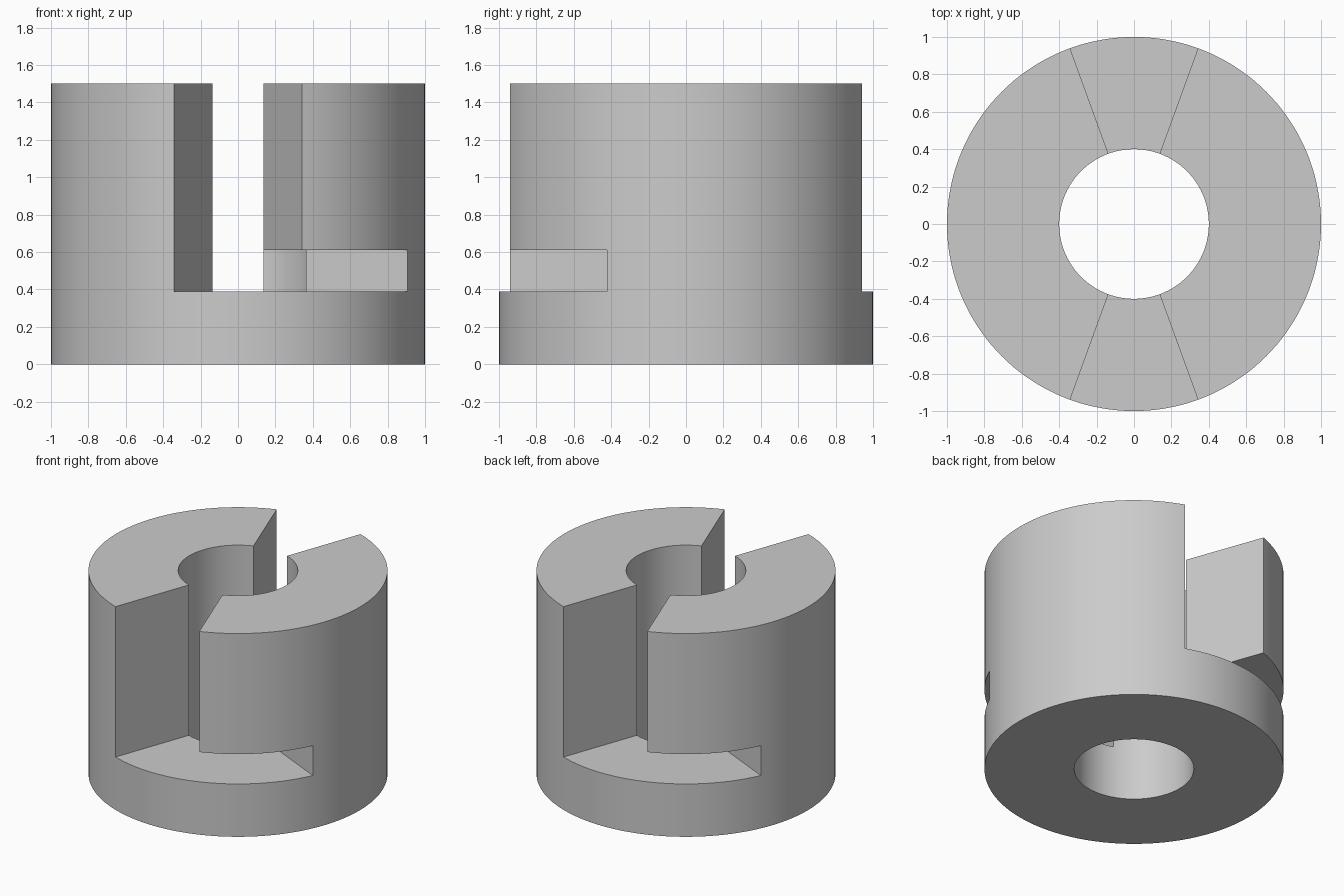
import bpy
import bmesh
import math

cube = bpy.data.objects.get("Cube")
if cube:
    bpy.data.objects.remove(cube, do_unlink=True)

OUTER, BORE = 1.0, 0.4
SEGMENTS = 144
LEVELS = [0, 0.39, 0.61, 1.5]      # base, locking undercut, entry slot
SLOT_HALF, LOCK_END = 20, 65       # degrees from the slot centre


def solid(step, level):
    """Whether the ring has material in this angular step and level."""
    if level < 0 or level > 2:
        return False
    if level == 0:
        return True
    # Both slots are alike, half a turn apart
    angle = ((step + 0.5) * 360 / SEGMENTS + 90) % 180
    reach = LOCK_END if level == 1 else SLOT_HALF
    return reach < angle < 180 - SLOT_HALF


bm = bmesh.new()
corners = {}


def corner(radius, step, level):
    key = (radius, step % SEGMENTS, level)
    if key not in corners:
        a = 2 * math.pi * key[1] / SEGMENTS
        corners[key] = bm.verts.new(
            (radius * math.cos(a), radius * math.sin(a), LEVELS[level]))
    return corners[key]


def quad(*keys):
    bm.faces.new([corner(*k) for k in keys])


# Slotted ring: skin only where material meets empty space
for i in range(SEGMENTS):
    j = i + 1
    for lo in range(3):
        if not solid(i, lo):
            continue
        hi = lo + 1
        # Outer wall and bore
        quad((OUTER, i, lo), (OUTER, j, lo), (OUTER, j, hi), (OUTER, i, hi))
        quad((BORE, j, lo), (BORE, i, lo), (BORE, i, hi), (BORE, j, hi))
        # Flat rims, slot floors and undercut ceilings
        if not solid(i, hi):
            quad((BORE, i, hi), (OUTER, i, hi), (OUTER, j, hi), (BORE, j, hi))
        if not solid(i, lo - 1):
            quad((BORE, j, lo), (OUTER, j, lo), (OUTER, i, lo), (BORE, i, lo))
        # Radial slot walls
        if not solid(i - 1, lo):
            quad((BORE, i, lo), (OUTER, i, lo), (OUTER, i, hi), (BORE, i, hi))
        if not solid(j, lo):
            quad((OUTER, j, lo), (BORE, j, lo), (BORE, j, hi), (OUTER, j, hi))

bmesh.ops.recalc_face_normals(bm, faces=bm.faces)
mesh = bpy.data.meshes.new("slotted_collar")
bm.to_mesh(mesh)
bm.free()

collar = bpy.data.objects.new("slotted_collar", mesh)
bpy.context.collection.objects.link(collar)

# Plain grey
grey = bpy.data.materials.new("plain grey")
grey.use_nodes = True
colour = (0.6, 0.6, 0.6, 1)
grey.diffuse_color = colour
grey.node_tree.nodes["Principled BSDF"].inputs["Base Color"].default_value = colour
mesh.materials.append(grey)

# Smooth round walls with crisp edges
bpy.ops.object.select_all(action="DESELECT")
collar.select_set(True)
bpy.context.view_layer.objects.active = collar
bpy.ops.object.shade_smooth_by_angle(angle=math.radians(30))
